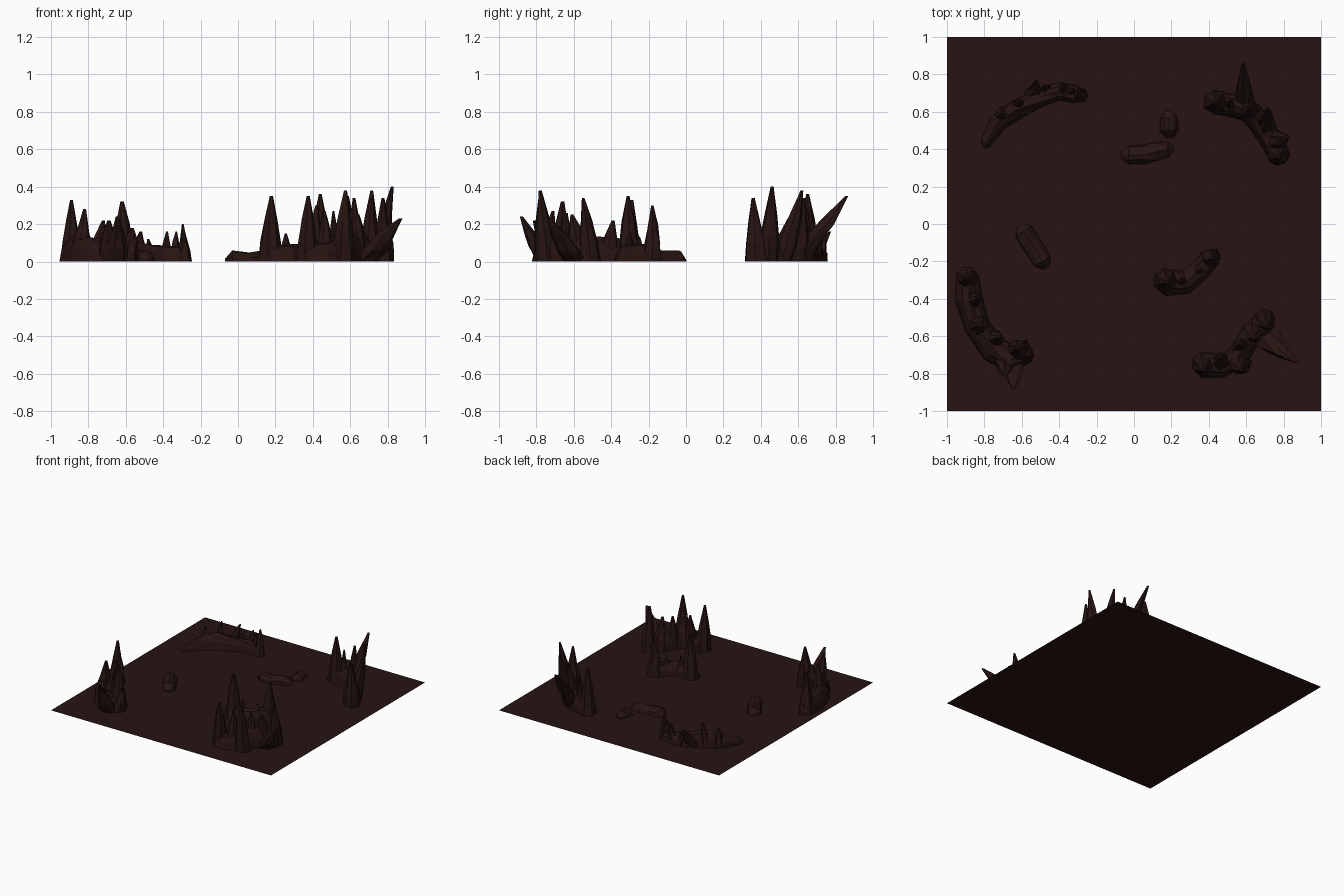
import bpy, bmesh, math, random
from mathutils import Vector

random.seed(4)
mat = bpy.data.materials.new("dark_rock")
mat.diffuse_color = (0.02, 0.007, 0.006, 1)


def finish(name, bm):
    bmesh.ops.recalc_face_normals(bm, faces=bm.faces)
    me = bpy.data.meshes.new(name)
    bm.to_mesh(me)
    bm.free()
    me.materials.append(mat)
    ob = bpy.data.objects.new(name, me)
    bpy.context.collection.objects.link(ob)


def loft(bm, rings):
    """Skin closed rings of points and cap both ends."""
    vs = [[bm.verts.new(p) for p in r] for r in rings]
    n = len(vs[0])
    for a, b in zip(vs, vs[1:]):
        for i in range(n):
            j = (i + 1) % n
            bm.faces.new((a[i], a[j], b[j]))
            bm.faces.new((a[i], b[j], b[i]))
    bm.faces.new(vs[0])
    bm.faces.new(vs[-1])


def ridge(bm, path):
    """Low rounded mound along stations of (x, y, half width, height)."""
    st = [(Vector((x, y, 0)), w, h) for x, y, w, h in path]
    d0 = (st[0][0] - st[1][0]).normalized()
    d1 = (st[-1][0] - st[-2][0]).normalized()
    ends = [(st[0][0] + d0 * st[0][1] * .8, st[0][1] * .4, st[0][2] * .25)]
    tail = [(st[-1][0] + d1 * st[-1][1] * .8, st[-1][1] * .4, st[-1][2] * .25)]
    st = ends + st + tail
    rings = []
    for i, (c, w, h) in enumerate(st):
        t = (st[min(i + 1, len(st) - 1)][0] - st[max(i - 1, 0)][0]).normalized()
        side = Vector((-t.y, t.x, 0))
        ring = []
        for k in range(7):
            a = math.pi * k / 6
            j = random.uniform(.9, 1.1)
            ring.append(c + side * w * j * math.cos(a) + Vector((0, 0, h * j * max(0, math.sin(a)))))
        ring[0].z = ring[-1].z = 0
        rings.append(ring)
    loft(bm, rings)


def spike(bm, bx, by, r, tx, ty, tz):
    """Faceted spire rising from a base and leaning to its tip."""
    base, tip = Vector((bx, by, 0)), Vector((tx, ty, tz))
    rings = []
    for f, s in ((0, 1), (.3, .85), (.6, .55), (1, .13)):
        c = base.lerp(tip, f)
        ring = []
        for k in range(7):
            a = 2 * math.pi * k / 7
            q = r * s * random.uniform(.85, 1.12)
            z = c.z + (random.uniform(-.02, .02) if 0 < f < 1 else 0)
            ring.append(Vector((c.x + q * math.cos(a), c.y + q * math.sin(a), z)))
        rings.append(ring)
    loft(bm, rings)


def outcrop(name, path, spikes=()):
    bm = bmesh.new()
    ridge(bm, path)
    for s in spikes:
        spike(bm, *s)
    finish(name, bm)


# flat ground slab surface
bm = bmesh.new()
bmesh.ops.create_grid(bm, x_segments=1, y_segments=1, size=1)
finish("ground_plane", bm)

# four outer rock walls with spires
outcrop("back_left_rocks",
        [(-.79, .43, .03, .04), (-.73, .54, .05, .08), (-.63, .61, .05, .12),
         (-.5, .68, .05, .1), (-.4, .71, .05, .08), (-.31, .69, .05, .08)],
        [(-.7, .58, .05, -.71, .59, .16), (-.62, .62, .05, -.61, .66, .2),
         (-.54, .67, .05, -.52, .77, .16), (-.46, .7, .04, -.48, .74, .12),
         (-.38, .71, .04, -.38, .74, .16), (-.34, .71, .03, -.33, .71, .16),
         (-.29, .69, .04, -.295, .71, .2)])
outcrop("back_right_rocks",
        [(.44, .65, .06, .12), (.55, .63, .06, .13), (.63, .59, .06, .14),
         (.71, .48, .06, .12), (.77, .38, .06, .12)],
        [(.44, .65, .065, .44, .65, .36), (.52, .63, .04, .51, .65, .27),
         (.59, .61, .065, .585, .86, .35), (.62, .59, .06, .62, .63, .34),
         (.7, .51, .065, .715, .62, .38), (.75, .44, .06, .825, .46, .4),
         (.77, .37, .065, .775, .36, .34)])
outcrop("front_left_rocks",
        [(-.89, .05 - .33, .06, .12), (-.88, -.4, .07, .12), (-.84, -.55, .07, .14),
         (-.75, -.67, .07, .12), (-.66, -.72, .08, .14), (-.59, -.7, .05, .1)],
        [(-.89, -.29, .06, -.89, -.29, .33), (-.88, -.42, .06, -.83, -.39, .22),
         (-.84, -.54, .07, -.82, -.54, .28), (-.76, -.62, .06, -.72, -.6, .22),
         (-.62, -.68, .07, -.62, -.66, .32), (-.59, -.7, .06, -.565, -.7, .18),
         (-.69, -.71, .07, -.69, -.81, .22), (-.65, -.74, .07, -.645, -.88, .24)])
outcrop("front_right_rocks",
        [(.37, -.75, .07, .1), (.47, -.76, .06, .1), (.55, -.72, .06, .15),
         (.62, -.6, .06, .14), (.7, -.52, .06, .12)],
        [(.37, -.75, .065, .375, -.78, .35), (.47, -.75, .06, .46, -.71, .27),
         (.56, -.74, .065, .575, -.78, .38), (.58, -.66, .06, .57, -.64, .26),
         (.64, -.57, .07, .64, -.61, .25), (.7, -.51, .06, .715, -.55, .34),
         (.67, -.58, .08, .87, -.735, .23)])

# inner spire pair joined by a saddle
outcrop("centre_right_rocks",
        [(.17, -.31, .07, .09), (.28, -.31, .06, .09), (.35, -.25, .06, .09),
         (.41, -.18, .05, .1)],
        [(.17, -.3, .065, .178, -.31, .35), (.26, -.31, .04, .255, -.3, .15),
         (.35, -.25, .04, .35, -.25, .13), (.41, -.18, .055, .42, -.18, .3)])

# low mounds
outcrop("centre_back_mound", [(-.03, .37, .05, .055), (.06, .37, .05, .045),
                              (.13, .39, .05, .055), (.18, .4, .04, .05)])
outcrop("small_back_mound", [(.19, .5, .05, .05), (.185, .57, .045, .05)])
outcrop("centre_left_mound", [(-.59, -.04, .05, .055), (-.55, -.1, .05, .055),
                              (-.49, -.2, .05, .06)])
